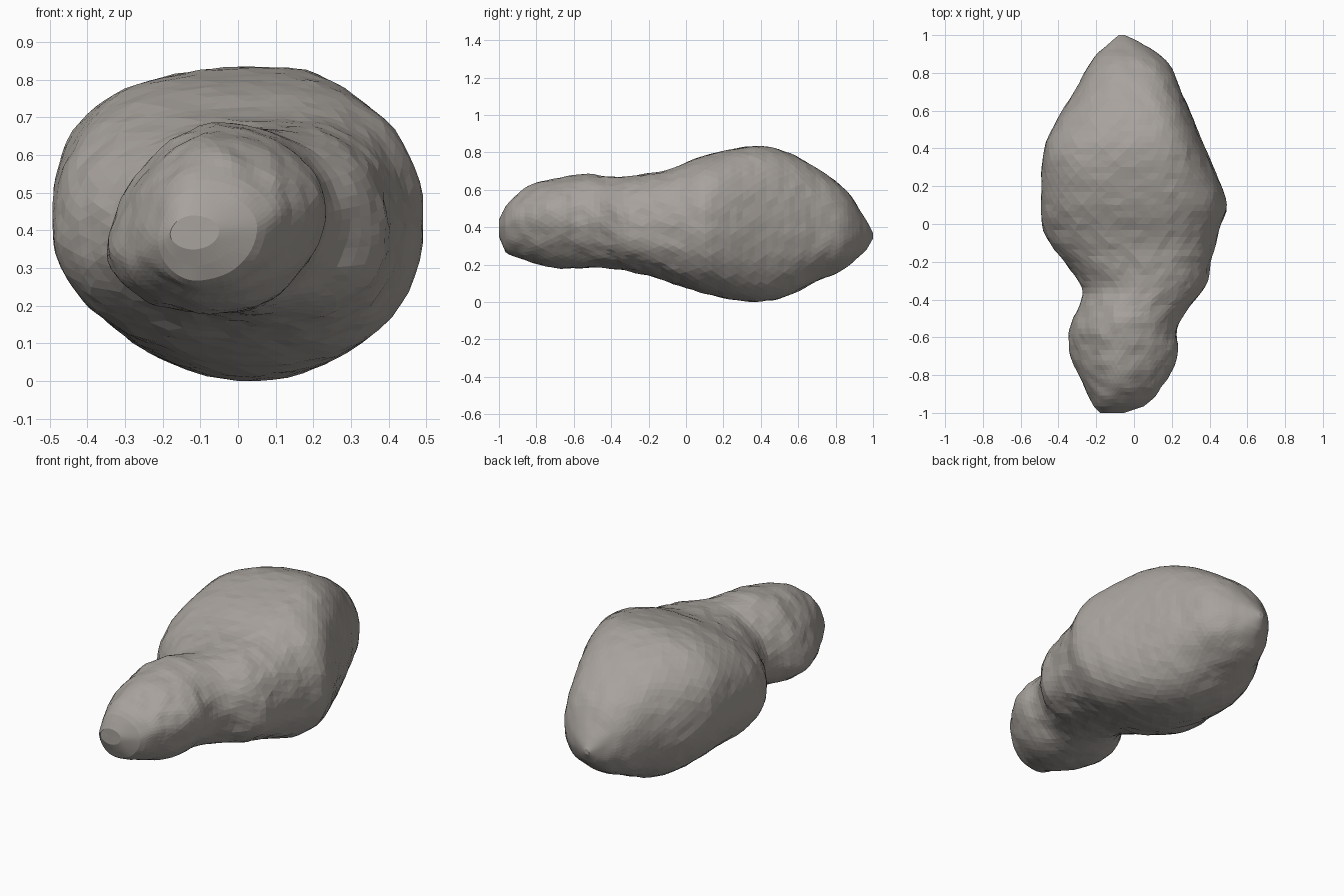
import bpy, bmesh, math
from mathutils import Vector, noise

if "Cube" in bpy.data.objects:
    bpy.data.objects.remove(bpy.data.objects["Cube"])

# Sections along the body:
# y, left x, right x, bottom z, top z, x of crest and keel, z of left side, z of right side
SECTIONS = [
    (-1.00, -0.18, -0.05, 0.35, 0.44, -0.12, 0.39, 0.40),
    (-0.96, -0.215, 0.06, 0.26, 0.52, -0.11, 0.37, 0.41),
    (-0.89, -0.25, 0.125, 0.235, 0.59, -0.09, 0.36, 0.44),
    (-0.80, -0.30, 0.19, 0.205, 0.635, -0.07, 0.34, 0.47),
    (-0.68, -0.34, 0.235, 0.18, 0.665, -0.06, 0.34, 0.48),
    (-0.56, -0.345, 0.225, 0.178, 0.687, -0.05, 0.34, 0.46),
    (-0.44, -0.295, 0.29, 0.183, 0.675, 0.00, 0.38, 0.42),
    (-0.34, -0.27, 0.38, 0.17, 0.67, 0.06, 0.40, 0.39),
    (-0.20, -0.37, 0.405, 0.14, 0.69, 0.08, 0.39, 0.39),
    (-0.11, -0.445, 0.43, 0.11, 0.705, 0.07, 0.39, 0.40),
    (0.00, -0.487, 0.458, 0.075, 0.745, 0.06, 0.39, 0.42),
    (0.10, -0.492, 0.495, 0.045, 0.785, 0.05, 0.41, 0.43),
    (0.38, -0.48, 0.385, 0.00, 0.835, 0.03, 0.44, 0.42),
    (0.55, -0.41, 0.315, 0.035, 0.795, 0.00, 0.43, 0.40),
    (0.70, -0.315, 0.25, 0.11, 0.715, -0.03, 0.42, 0.38),
    (0.86, -0.23, 0.175, 0.185, 0.595, -0.05, 0.39, 0.37),
    (0.96, -0.13, 0.035, 0.275, 0.445, -0.06, 0.37, 0.36),
    (1.00, -0.08, -0.05, 0.34, 0.37, -0.065, 0.355, 0.355),
]
# Squareness of the section's corners (2 is an ellipse):
# y, top right, top left, bottom left, bottom right, sideways shift of the crest
CORNERS = [
    (-1.00, 2.0, 1.9, 1.9, 2.0, 0.00),
    (-0.75, 1.75, 1.65, 1.9, 2.0, 0.00),
    (-0.45, 2.1, 1.9, 2.0, 2.0, 0.00),
    (-0.25, 2.5, 2.1, 2.0, 2.2, 0.00),
    (0.00, 2.4, 2.5, 2.15, 2.4, 0.02),
    (0.15, 2.4, 2.7, 1.95, 2.4, 0.04),
    (0.40, 2.4, 2.8, 1.9, 2.35, 0.07),
    (0.72, 2.9, 2.3, 2.3, 2.2, 0.03),
    (1.00, 2.2, 2.0, 2.2, 2.0, 0.00),
]
RINGS, SIDES = 72, 56


def blend(table, y):
    """Smoothly blended table row at y."""
    def slope(i, k):
        a, b = table[max(i - 1, 0)], table[min(i + 1, len(table) - 1)]
        return (b[k] - a[k]) / (b[0] - a[0])
    i = max(j for j in range(len(table) - 1) if table[j][0] <= y + 1e-9)
    a, b = table[i], table[i + 1]
    h = b[0] - a[0]
    t = (y - a[0]) / h
    return [(2*t**3 - 3*t**2 + 1) * a[k] + (t**3 - 2*t**2 + t) * h * slope(i, k)
            + (3*t**2 - 2*t**3) * b[k] + (t**3 - t**2) * h * slope(i + 1, k)
            for k in range(1, len(a))]


def section_point(y, angle):
    """Four rounded quarters joined at the left, right, top and bottom points."""
    xl, xr, zb, zt, xc, zl, zr = blend(SECTIONS, y)
    tr, tl, bl, br, shift = blend(CORNERS, y)
    c, s = math.cos(angle), math.sin(angle)
    n = (tr if c > 0 else tl) if s > 0 else (br if c > 0 else bl)
    # Even spacing by angle on the rounded quarter
    scale = (abs(c) ** n + abs(s) ** n) ** (-1 / n)
    u, v = abs(c) * scale, abs(s) * scale
    xc += shift if s > 0 else 0
    zm = zr if c > 0 else zl
    x = xc + ((xr if c > 0 else xl) - xc) * u
    z = zm + ((zt if s > 0 else zb) - zm) * v
    return Vector((x, y, z))


# Lofted rock body
bm = bmesh.new()
rings = []
for r in range(RINGS + 1):
    u = 2 * r / RINGS - 1
    y = 0.6 * u + 0.4 * math.sin(u * math.pi / 2)   # tighter rings at the ends
    rings.append([bm.verts.new(section_point(y, 2 * math.pi * (s + 0.5 * (r % 2)) / SIDES))
                  for s in range(SIDES)])
for r in range(RINGS):
    a, b = rings[r], rings[r + 1]
    for s in range(SIDES):
        n = (s + 1) % SIDES
        if r % 2 == 0:
            bm.faces.new((a[s], a[n], b[s]))
            bm.faces.new((a[n], b[n], b[s]))
        else:
            bm.faces.new((a[s], a[n], b[n]))
            bm.faces.new((a[s], b[n], b[s]))

# Closed ends
for ring in (rings[0], rings[-1]):
    mid = bm.verts.new(sum((v.co for v in ring), Vector()) / SIDES)
    for s in range(SIDES):
        bm.faces.new((mid, ring[s], ring[(s + 1) % SIDES]))
bmesh.ops.recalc_face_normals(bm, faces=bm.faces)
for _ in range(2):
    bmesh.ops.smooth_vert(bm, verts=[v for v in bm.verts if abs(v.co.y) < 0.95], factor=0.4,
                          use_axis_x=True, use_axis_y=True, use_axis_z=True)
bm.normal_update()

# Lumpy surface, rougher towards the small lobe
moves = []
for v in bm.verts:
    rough = 1.0 if v.co.y < 0 else 0.7
    d = 0.005 * noise.noise(v.co * 6) + 0.008 * noise.noise(v.co * 15)
    moves.append(v.normal * d * rough * min(1, (1.02 - abs(v.co.y)) * 8))
for v, m in zip(bm.verts, moves):
    v.co += m
bmesh.ops.remove_doubles(bm, verts=bm.verts, dist=0.004)

# Settle onto the ground
low = min(v.co.z for v in bm.verts)
bmesh.ops.translate(bm, verts=bm.verts, vec=(0, 0, -low))

mesh = bpy.data.meshes.new("rock_body")
bm.to_mesh(mesh)
bm.free()
rock = bpy.data.objects.new("rock_body", mesh)
bpy.context.collection.objects.link(rock)

stone = bpy.data.materials.new("warm_grey_stone")
stone.diffuse_color = (0.39, 0.362, 0.335, 1)
stone.use_nodes = True
stone.node_tree.nodes["Principled BSDF"].inputs["Base Color"].default_value = stone.diffuse_color
mesh.materials.append(stone)
